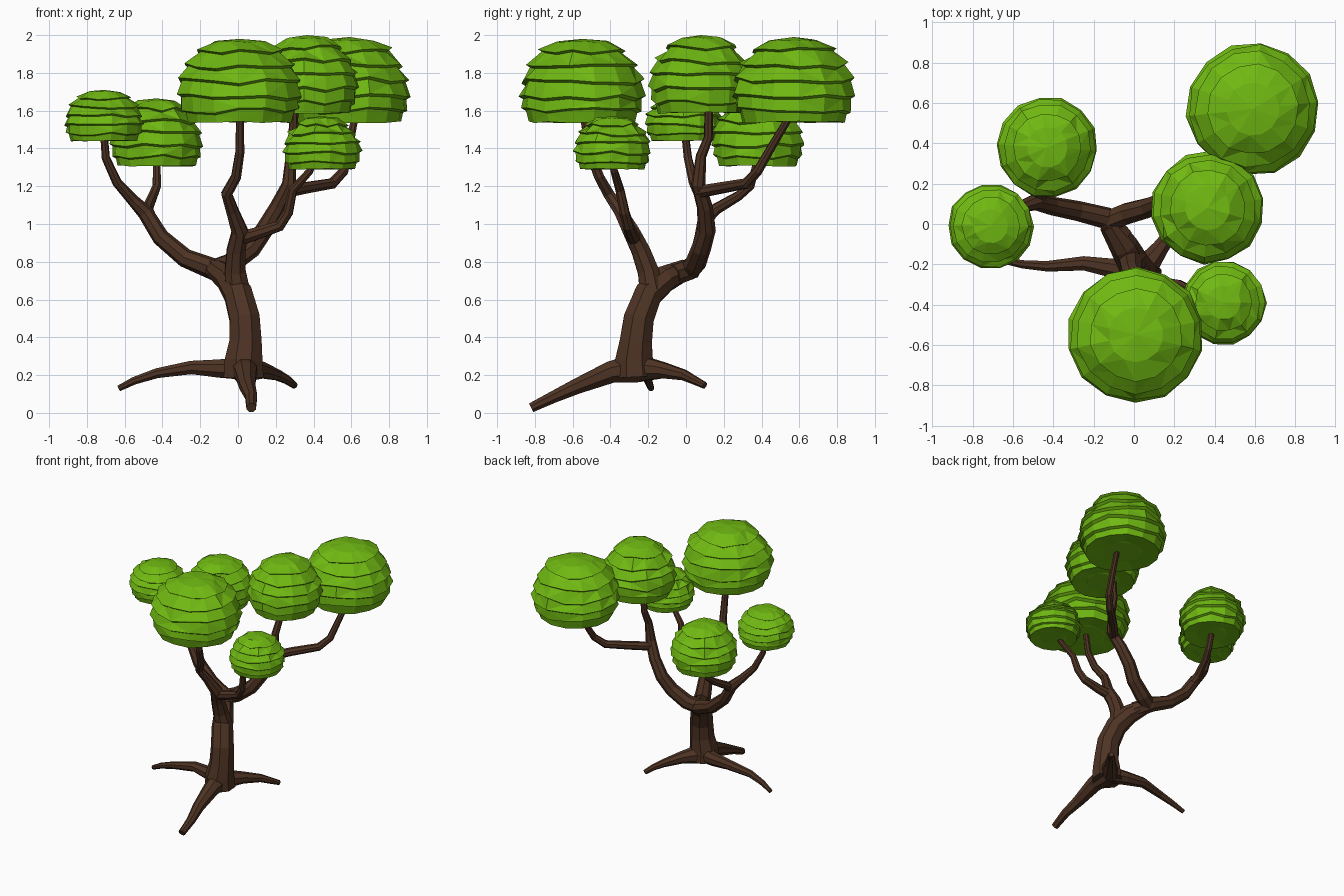
import bpy, bmesh, math, random
from mathutils import Vector

random.seed(4)


def material(name, color):
    m = bpy.data.materials.new(name)
    m.diffuse_color = (*color, 1)
    return m


BARK = material("bark", (0.075, 0.033, 0.017))
LEAF = material("leaf", (0.16, 0.48, 0.006))


def finish(name, bm, mat):
    bmesh.ops.recalc_face_normals(bm, faces=bm.faces[:])
    me = bpy.data.meshes.new(name)
    bm.to_mesh(me)
    bm.free()
    me.materials.append(mat)
    ob = bpy.data.objects.new(name, me)
    bpy.context.collection.objects.link(ob)
    return ob


def bridge(bm, a, b):
    n = len(a)
    for i in range(n):
        bm.faces.new((a[i], a[(i + 1) % n], b[(i + 1) % n], b[i]))


def limb(name, pts, sides=8):
    """Tapered tube through points (x, y, z, radius)."""
    bm = bmesh.new()
    P = [Vector(p[:3]) for p in pts]
    side, prev = None, None
    for i, p in enumerate(P):
        t = (P[min(i + 1, len(P) - 1)] - P[max(i - 1, 0)]).normalized()
        if side is None:
            side = t.cross(Vector((0, 0, 1)) if abs(t.z) < 0.8 else Vector((0, 1, 0)))
        side = (side - t * side.dot(t)).normalized()
        up = t.cross(side)
        ring = []
        for k in range(sides):
            a = 2 * math.pi * (k + 0.5) / sides
            ring.append(bm.verts.new(p + (side * math.cos(a) + up * math.sin(a)) * pts[i][3]))
        if prev:
            bridge(bm, prev, ring)
        else:
            bm.faces.new(ring[::-1])
        prev = ring
    bm.faces.new(prev)
    return finish(name, bm, BARK)


# Overlapping leaf tiers: (radius, height) fractions, from the crown down
TIERS = [(0.40, 0.965), (0.68, 0.85), (0.62, 0.825), (0.87, 0.68), (0.81, 0.65),
         (0.97, 0.51), (0.91, 0.48), (1.0, 0.33), (0.93, 0.30),
         (0.94, 0.16), (0.87, 0.14), (0.83, 0.02), (0.45, 0.04)]


def foliage(name, x, y, r, z0, z1, sides=14):
    bm = bmesh.new()
    h = z1 - z0
    top = bm.verts.new((x, y, z1))
    turn = random.random()
    prev, wave = None, [0] * sides
    for j, (fr, fz) in enumerate(TIERS):
        # each lip keeps its zigzag on the recessed ring below it
        if j % 2 == 1 or j == 0:
            amp = 0.012 if j in (0, 11) else 0.035
            wave = [random.uniform(-amp, amp) for _ in range(sides)]
        ring = []
        for k in range(sides):
            a = 2 * math.pi * (k + turn) / sides
            rr = r * fr * (1 + wave[k] * 0.6)
            ring.append(bm.verts.new((x + rr * math.cos(a), y + rr * math.sin(a),
                                      z0 + h * (fz + wave[k]))))
        if prev:
            bridge(bm, prev, ring)
        else:
            for k in range(sides):
                bm.faces.new((top, ring[k], ring[(k + 1) % sides]))
        prev = ring
    bm.faces.new(prev)
    bmesh.ops.triangulate(bm, faces=bm.faces[:])
    return finish(name, bm, LEAF)


# Trunk, leaning back into the rear fork
limb("trunk", [(0.03, -0.27, 0.19, 0.115), (0.03, -0.275, 0.28, 0.108), (0.04, -0.265, 0.38, 0.092),
               (0.035, -0.25, 0.5, 0.086), (0.0, -0.2, 0.63, 0.08), (-0.05, -0.11, 0.71, 0.072),
               (-0.12, 0.0, 0.76, 0.055)])

# Roots
limb("left_root", [(0.04, -0.26, 0.235, 0.065), (-0.1, -0.22, 0.235, 0.052), (-0.25, -0.195, 0.24, 0.038),
                   (-0.43, -0.21, 0.21, 0.028), (-0.55, -0.2, 0.17, 0.022), (-0.63, -0.185, 0.13, 0.017)])
limb("front_root", [(0.03, -0.25, 0.24, 0.085), (0.04, -0.4, 0.215, 0.062), (0.05, -0.58, 0.14, 0.044),
                    (0.07, -0.7, 0.085, 0.034), (0.07, -0.82, 0.027, 0.027)])
limb("right_root", [(0.03, -0.25, 0.235, 0.075), (0.13, -0.12, 0.225, 0.045), (0.21, -0.01, 0.2, 0.03),
                    (0.26, 0.04, 0.175, 0.024), (0.3, 0.1, 0.145, 0.018)])

# Rear limb to the left, with its two stems
limb("left_branch", [(-0.06, -0.07, 0.73, 0.06), (-0.14, 0.03, 0.765, 0.057), (-0.28, 0.065, 0.82, 0.05),
                     (-0.41, 0.09, 0.93, 0.046), (-0.49, 0.11, 1.06, 0.042), (-0.56, 0.085, 1.13, 0.031),
                     (-0.64, 0.04, 1.22, 0.026), (-0.7, 0.01, 1.35, 0.022), (-0.71, -0.005, 1.48, 0.02)])
limb("left_rear_stem", [(-0.46, 0.1, 1.02, 0.034), (-0.48, 0.16, 1.08, 0.031), (-0.45, 0.28, 1.15, 0.026),
                        (-0.43, 0.34, 1.2, 0.024), (-0.43, 0.38, 1.34, 0.02)])

# Rear limb to the right, with its two stems
limb("right_branch", [(-0.14, 0.01, 0.755, 0.055), (-0.04, 0.05, 0.79, 0.056), (0.07, 0.08, 0.87, 0.052),
                      (0.14, 0.11, 0.97, 0.048), (0.21, 0.1, 1.09, 0.043), (0.27, 0.065, 1.21, 0.038),
                      (0.28, 0.08, 1.36, 0.028), (0.29, 0.12, 1.46, 0.025), (0.3, 0.12, 1.63, 0.022)])
limb("right_rear_stem", [(0.25, 0.07, 1.17, 0.034), (0.35, 0.18, 1.19, 0.032), (0.5, 0.32, 1.215, 0.029),
                         (0.56, 0.38, 1.28, 0.026), (0.59, 0.46, 1.42, 0.023), (0.62, 0.55, 1.57, 0.02)])

# Front limb, with its two stems
limb("front_branch", [(0.0, -0.18, 0.64, 0.07), (-0.015, -0.2, 0.75, 0.06), (-0.01, -0.24, 0.86, 0.053),
                      (0.01, -0.29, 0.96, 0.047), (-0.03, -0.35, 1.07, 0.035), (-0.06, -0.41, 1.16, 0.031),
                      (-0.01, -0.46, 1.25, 0.028), (0.01, -0.51, 1.38, 0.025), (0.01, -0.54, 1.57, 0.021)])
limb("front_right_stem", [(0.0, -0.27, 0.92, 0.04), (0.1, -0.29, 0.95, 0.035), (0.22, -0.305, 0.99, 0.03),
                          (0.265, -0.325, 1.06, 0.027), (0.29, -0.35, 1.18, 0.024), (0.38, -0.38, 1.28, 0.02),
                          (0.4, -0.39, 1.33, 0.018)])

# Leaf clumps: x, y, radius, bottom, top
clumps = {
    "rear_right_foliage": (0.59, 0.57, 0.33, 1.53, 1.99),
    "right_foliage": (0.365, 0.08, 0.278, 1.58, 2.0),
    "rear_left_foliage": (-0.43, 0.38, 0.25, 1.3, 1.665),
    "left_foliage": (-0.71, -0.01, 0.212, 1.435, 1.71),
    "front_foliage": (0.01, -0.55, 0.338, 1.53, 1.98),
    "front_right_foliage": (0.445, -0.39, 0.21, 1.285, 1.57),
}
for name, spec in clumps.items():
    foliage(name, *spec)
